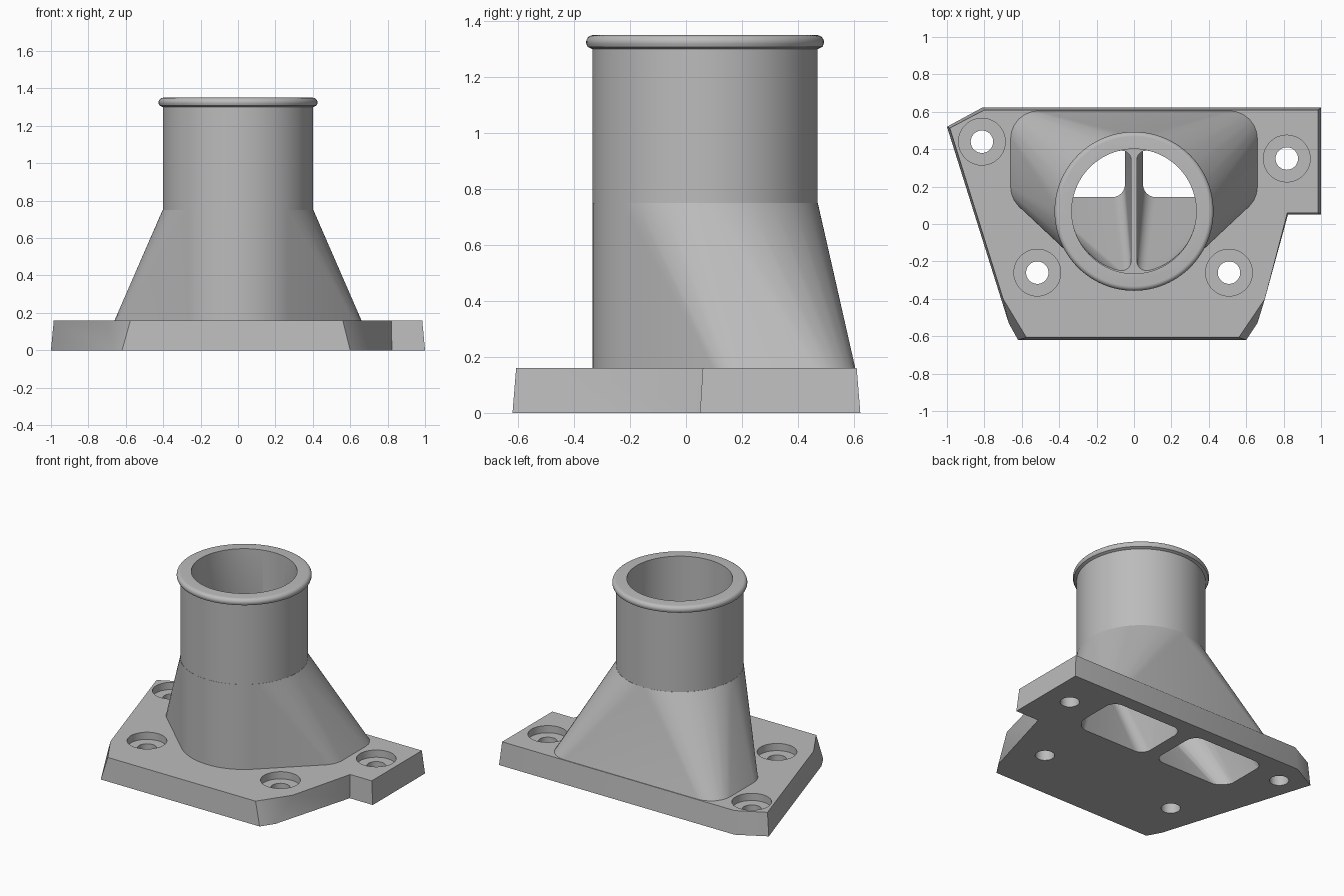
import bpy, bmesh
from math import sin, cos, pi, sqrt

cube = bpy.data.objects.get("Cube")
if cube:
    bpy.data.objects.remove(cube, do_unlink=True)

CY = 0.068          # tube axis offset towards the back
R, BORE = 0.403, 0.333
TOP, NECK, PLATE = 1.35, 0.75, 0.16

grey = bpy.data.materials.new("cast_grey")
grey.use_nodes = True
grey.diffuse_color = (0.5, 0.5, 0.5, 1)
grey.node_tree.nodes["Principled BSDF"].inputs["Base Color"].default_value = (0.5, 0.5, 0.5, 1)


def finish(name, bm):
    bmesh.ops.recalc_face_normals(bm, faces=bm.faces)
    mesh = bpy.data.meshes.new(name)
    bm.to_mesh(mesh)
    bm.free()
    mesh.materials.append(grey)
    ob = bpy.data.objects.new(name, mesh)
    bpy.context.collection.objects.link(ob)
    return ob


def circle(x, y, r, n=24):
    return [(x + r * cos(2 * pi * i / n), y + r * sin(2 * pi * i / n)) for i in range(n)]


def rounded(centres, r):
    return [p for c in centres for p in circle(*c, r)]


def hull(name, layers):
    """Convex solid around outlines given as (points, height)."""
    bm = bmesh.new()
    verts = [bm.verts.new((x, y, z)) for pts, z in layers for x, y in pts]
    bmesh.ops.convex_hull(bm, input=verts)
    bmesh.ops.delete(bm, geom=[v for v in bm.verts if not v.link_faces], context='VERTS')
    bmesh.ops.dissolve_limit(bm, angle_limit=0.005, verts=bm.verts, edges=bm.edges)
    return finish(name, bm)


def lathe(name, x, y, profile, n=96):
    """Closed solid of revolution from (radius, height) points."""
    bm = bmesh.new()
    rings = [[bm.verts.new((*p, z)) for p in circle(x, y, r, n)] for r, z in profile]
    for a, b in zip(rings, rings[1:]):
        for i in range(n):
            j = (i + 1) % n
            bm.faces.new((a[i], a[j], b[j], b[i]))
    bm.faces.new(rings[0])
    bm.faces.new(rings[-1])
    return finish(name, bm)


def combine(target, other, operation):
    mod = target.modifiers.new(operation.lower(), 'BOOLEAN')
    mod.operation, mod.object, mod.solver = operation, other, 'EXACT'
    bpy.context.view_layer.objects.active = target
    bpy.ops.object.modifier_apply(modifier=mod.name)
    bpy.data.objects.remove(other, do_unlink=True)


# Mounting flange with drafted sides and clipped corners
low = [(-1, .52), (-.81, .623), (1, .623), (1, .05), (.823, .05),
       (.66, -.53), (.6, -.62), (-.62, -.62), (-.67, -.53)]
high = [(-.985, .513), (-.8, .61), (.985, .61), (.985, .06), (.82, .06),
        (.7, -.4), (.56, -.607), (-.575, -.607), (-.7, -.4)]
bm = bmesh.new()
a = [bm.verts.new((*p, 0)) for p in low]
b = [bm.verts.new((*p, PLATE)) for p in high]
bm.faces.new(a)
bm.faces.new(b)
for i in range(len(a)):
    j = (i + 1) % len(a)
    bm.faces.new((a[i], a[j], b[j], b[i]))
body = finish("intake_adapter", bm)

# Flared skirt from the wide foot to the round neck
foot = circle(0, CY, R, 96) + rounded([(s * .51, y) for s in (-1, 1) for y in (.2, .455)], .15)
skirt = hull("skirt", [(foot, .08), (foot, PLATE), (circle(0, CY, R, 96), NECK)])
combine(body, skirt, 'UNION')

# Round neck with a rolled lip
lip = [(.4 + .025 * cos(t * pi / 12), 1.325 + .025 * sin(t * pi / 12)) for t in range(-1, 7)]
neck = lathe("neck", 0, CY, [(R - .001, .6), (R - .001, 1.3), (.42, 1.308)] + lip)
combine(body, neck, 'UNION')

# Two ports that blend from rounded rectangles to half circles, leaving a divider
for s in (-1, 1):
    slot = rounded([(s * x, y) for x in (.12, .54) for y in (.24, .46)], .07)
    r, inset = BORE - .053, .065
    arc = [(s * x, y + CY) for x, y in circle(0, 0, r, 96) if x > inset]
    half = sqrt(r * r - inset * inset)
    arc += [(s * inset, CY + half), (s * inset, CY - half)]
    port = hull("port_cutter", [(slot, -.05), (slot, .01), (rounded(arc, .05), NECK)])
    combine(body, port, 'DIFFERENCE')

# Bore of the neck
combine(body, lathe("bore_cutter", 0, CY, [(BORE, NECK - .01), (BORE, TOP + .1)]), 'DIFFERENCE')

# Counterbored bolt holes
for x, y in ((-.813, .44), (.817, .35), (-.517, -.26), (.508, -.26)):
    hole = lathe("bolt_cutter", x, y,
                 [(.06, -.05), (.06, .11), (.125, .11), (.125, .2)], 48)
    combine(body, hole, 'DIFFERENCE')

# Smooth curved walls, keep sharp edges
bpy.ops.object.select_all(action='DESELECT')
body.select_set(True)
bpy.context.view_layer.objects.active = body
bpy.ops.object.shade_smooth_by_angle(angle=pi / 6)
